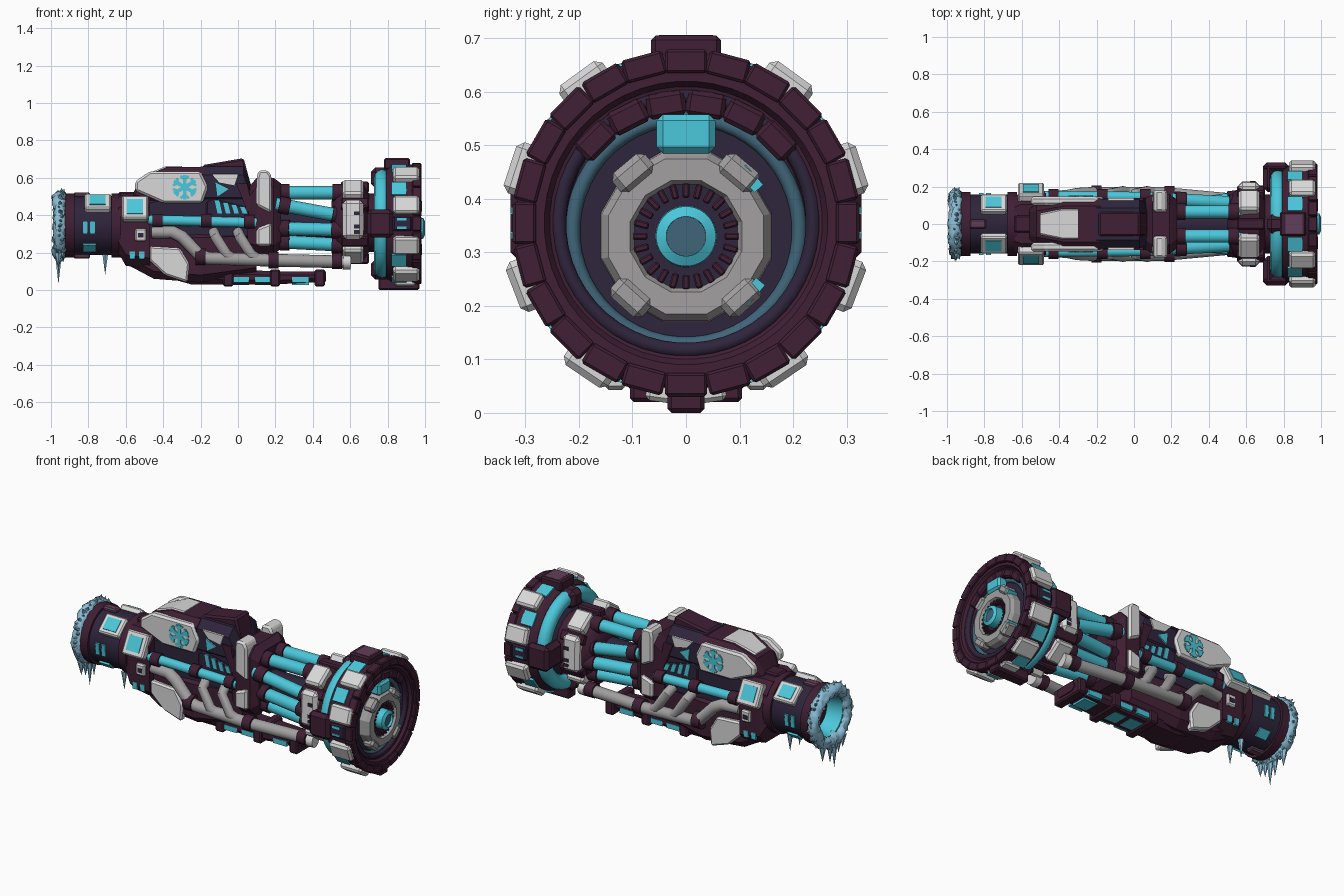
import bpy, bmesh, math, random
from mathutils import Matrix, Vector

random.seed(4)
if "Cube" in bpy.data.objects:
    bpy.data.objects.remove(bpy.data.objects["Cube"])

def material(name, *rgb):
    m = bpy.data.materials.new(name)
    m.use_nodes = True
    m.diffuse_color = (*rgb, 1)
    node = next(n for n in m.node_tree.nodes if n.type == "BSDF_PRINCIPLED")
    node.inputs["Base Color"].default_value = (*rgb, 1)
    return m

PLUM, NAVY = material("dark plum", .05, .014, .034), material("dark navy", .028, .018, .045)
WHITE, GREY = material("off white", .7, .69, .69), material("warm grey", .36, .35, .35)
CYAN, ICE = material("bright cyan", .07, .57, .7), material("ice blue", .26, .52, .68)
SLATE, MAUVE = material("slate blue", .05, .13, .19), material("mauve", .12, .05, .1)
AXIS, WHEEL_Z, HUB_Z = .345, .355, .33

def finish(name, mat, bm, mirror=False, bevel=0, smooth=False):
    if bevel:
        bmesh.ops.bevel(bm, geom=bm.edges[:], offset=bevel, segments=1, affect='EDGES', clamp_overlap=True)
    bmesh.ops.recalc_face_normals(bm, faces=bm.faces[:])
    mesh = bpy.data.meshes.new(name)
    bm.to_mesh(mesh)
    bm.free()
    mesh.materials.append(mat)
    if smooth:
        mesh.shade_smooth()
        mesh.set_sharp_from_angle(angle=math.radians(35))
    ob = bpy.data.objects.new(name, mesh)
    bpy.context.collection.objects.link(ob)
    if mirror:
        ob.modifiers.new("mirror", 'MIRROR').use_axis = (False, True, False)
    return ob

def skin(rings, closed=False):
    """Bridge equal point loops, capping the ends unless closed."""
    bm = bmesh.new()
    loops = [[bm.verts.new(p) for p in ring] for ring in rings]
    for a, b in zip(loops, loops[1:] + (loops[:1] if closed else [])):
        for i in range(len(a)):
            bm.faces.new((a[i - 1], a[i], b[i], b[i - 1]))
    if not closed:
        bm.faces.new(loops[0])
        bm.faces.new(loops[-1])
    return bm

def prism(name, mat, outline, y0, y1, mirror=True, bevel=0.):
    return finish(name, mat, skin([[(x, y, z) for x, z in outline] for y in (y0, y1)]), mirror, bevel)

def box(name, mat, x, y, z, mirror=True, bevel=0.):
    return prism(name, mat, [(x[0], z[0]), (x[1], z[0]), (x[1], z[1]), (x[0], z[1])], *y, mirror, bevel)

def loft(name, mat, *sections):
    """Chamfered cross-sections: x, half width, bottom, top, chamfer."""
    rings = []
    for x, w, lo, hi, c in sections:
        half = [(w - c, lo), (w, lo + c), (w, hi - c), (w - c, hi)]
        rings.append([(x, y, z) for y, z in half] + [(x, -y, z) for y, z in half[::-1]])
    return finish(name, mat, skin(rings))

def lathe(name, mat, profile, z, n=40, closed=False):
    turns = [math.tau * (i + .5) / n for i in range(n)]
    rings = [[(x, r * math.sin(a), z + r * math.cos(a)) for a in turns] for x, r in profile]
    return finish(name, mat, skin(rings, closed), smooth=n > 12)

def torus(name, mat, x, major, minor, z):
    ring = [math.tau * i / 12 for i in range(12)]
    return lathe(name, mat, [(x + minor * math.cos(a), major + minor * math.sin(a)) for a in ring], z, 48, True)

def tube(name, mat, r, *path):
    pts, rings = [Vector(p) for p in path], []
    for i, p in enumerate(pts):
        t = (p - pts[i - 1]).normalized() if i else Vector()
        if i < len(pts) - 1:
            t += (pts[i + 1] - p).normalized()
        u = t.cross(Vector((0, 1, 0))).normalized()
        w = t.cross(u).normalized()
        rings.append([p + r * (u * math.cos(a) + w * math.sin(a)) for a in (math.tau * k / 14 for k in range(14))])
    return finish(name, mat, skin(rings), True, smooth=True)

def around(name, mat, degrees, r0, r1, width, x0, x1, z=WHEEL_Z, bevel=.008):
    """Blocks set radially about the long axis, measured from the top."""
    bm = bmesh.new()
    for d in degrees:
        place = Matrix.Translation((0, 0, z)) @ Matrix.Rotation(-math.radians(d), 4, 'X')
        centre = Matrix.Translation(((x0 + x1) / 2, 0, (r0 + r1) / 2))
        bmesh.ops.create_cube(bm, matrix=place @ centre @ Matrix.Diagonal((x1 - x0, width, r1 - r0, 1)))
    return finish(name, mat, bm, bevel=bevel)

def pairs(*degrees):
    return [s * d for d in degrees for s in (1, -1)]

# Open barrel with frosted mouth
lathe("barrel", NAVY, [(-.95, .135), (-.93, .158), (-.68, .158), (-.6, .15), (-.6, .1), (-.72, .1)], AXIS, 32, True)
lathe("barrel_lining", CYAN, [(-.955, .14), (-.84, .125), (-.84, .1), (-.955, .118)], AXIS, 32, True)
lathe("barrel_floor", PLUM, [(-.86, .115), (-.7, .12)], AXIS, 32)
for x in (-.9, -.65):
    lathe("barrel_band", PLUM, [(x - .025, .14), (x - .025, .172), (x + .025, .172), (x + .025, .14)], AXIS, 32, True)
for part, angle, r, w, x in (("barrel", 41, .178, .12, -.82), ("collar", 62, .215, .14, -.62)):
    around(part + "_window_frame", WHITE, pairs(angle), r - .05, r, w, x, x + .14, AXIS)
    around(part + "_window", CYAN, pairs(angle), r - .01, r + .005, w * .62, x + .026, x + .112, AXIS, 0)
around("barrel_lower_panel", CYAN, pairs(138), .15, .166, .055, -.83, -.76, AXIS, 0)
for x in (-.83, -.79):
    around("barrel_vent", CYAN, pairs(94), .15, .163, .07, x, x + .025, AXIS, 0)
around("barrel_top_block", MAUVE, (0, 180), .15, .176, .05, -.88, -.79, AXIS)
frost = torus("frost_ring", ICE, -.955, .152, .032, AXIS)
for v in frost.data.vertices:
    v.co += Vector(random.uniform(-.011, .011) for _ in range(3))
spikes = [((-.96, y, .2), (0, 0, -1), d, .022) for y, d in ((-.11, .08), (-.07, .1), (-.03, .17), (.01, .13), (.08, .1))]
spikes += [((-.71, y, .19), (0, 0, -1), .11, .017) for y in (-.06, .03)]
for i in range(44):
    s, c = math.sin(math.tau * i / 44), math.cos(math.tau * i / 44)
    way = (random.uniform(-.5, .7), s, c)
    spikes.append(((-.95, .16 * s, AXIS + .16 * c), way, random.uniform(.03, .055), .02))
bm = bmesh.new()
for base, way, length, r in spikes:
    way = Vector(way).normalized()
    place = Matrix.Translation(Vector(base) + way * length / 2) @ way.to_track_quat('Z', 'Y').to_matrix().to_4x4()
    bmesh.ops.create_cone(bm, cap_ends=True, segments=6, radius1=r, radius2=0, depth=length, matrix=place)
finish("icicles", ICE, bm)

# Forearm collar and main housing
loft("forearm_collar", PLUM, (-.64, .15, .2, .5, .06), (-.6, .165, .13, .51, .06), (-.47, .165, .11, .5, .06))
loft("upper_housing", NAVY, (-.6, .11, .25, .48, .04), (-.4, .125, .25, .52, .04), (.1, .12, .25, .55, .04))
loft("lower_housing", PLUM, (-.6, .11, .14, .3, .04), (-.45, .13, .06, .32, .04), (-.2, .14, .04, .32, .04),
     (.1, .1, .09, .32, .03))
box("top_step", PLUM, (-.64, -.55), (-.045, .045), (.47, .525), False, .008)
for x in (-.58, -.53):
    box("collar_vent", CYAN, (x, x + .03), (.155, .17), (.165, .205))
box("collar_latch", WHITE, (-.55, -.49), (.16, .185), (.26, .33), bevel=.008)
box("collar_latch_slot", NAVY, (-.535, -.505), (.18, .188), (.28, .305))

# Top cover, narrow ridge and side shields
loft("top_cover", PLUM, (-.56, .08, .45, .52, .02), (-.52, .11, .45, .6, .04), (-.38, .135, .45, .658, .04),
     (-.18, .135, .45, .658, .04))
loft("cover_white_patch", WHITE, (-.5, .06, .59, .616, .01), (-.38, .085, .64, .664, .01), (-.3, .085, .64, .664, .01))
loft("rear_cover", NAVY, (-.2, .13, .45, .66, .045), (.03, .13, .45, .66, .045), (.075, .11, .45, .55, .05))
prism("ridge", PLUM, [(-.2, .6), (-.19, .668), (.03, .705), (.08, .52), (.0, .5)], -.065, .065, False, .01)
prism("side_shield", WHITE, [(-.55, .53), (-.55, .58), (-.47, .635), (-.2, .635), (-.16, .55), (-.19, .465), (-.4, .465)],
      .1, .147, bevel=.012)
prism("rear_white_patch", WHITE, [(-.14, .62), (.0, .62), (-.02, .56), (-.1, .575)], .125, .138)
prism("rear_triangle", CYAN, [(-.12, .575), (-.05, .54), (-.11, .5)], .125, .138)
prism("rear_edge", PLUM, [(-.01, .57), (.05, .57), (.08, .42), (.05, .42)], .11, .14)
prism("housing_brace", NAVY, [(-.17, .47), (-.14, .49), (.06, .44), (.06, .33), (-.17, .36)], .11, .135, bevel=.006)
for x in (-.1, -.055, -.01, .035):
    prism("brace_vent", CYAN, [(x - .025, .455 - x / 4), (x, .455 - x / 4), (x + .015, .41), (x - .01, .41)], .13, .14)

# Snowflake inlay on each shield
bm = bmesh.new()
for k in range(6):
    spin = Matrix.Translation((-.285, .148, .55)) @ Matrix.Rotation(math.tau * k / 6, 4, 'Y')
    for at, tilt, long, wide in ((.033, 0, .066, .02), (.05, .9, .03, .014), (.05, -.9, .03, .014)):
        twig = Matrix.Translation((math.sin(tilt) * .014, 0, at)) @ Matrix.Rotation(tilt, 4, 'Y')
        bmesh.ops.create_cube(bm, matrix=spin @ twig @ Matrix.Diagonal((wide, .009, long, 1)))
finish("snowflake", CYAN, bm, True)

# Side pipes and clamps
tube("coolant_pipe", CYAN, .027, (-.48, .15, .375), (.1, .145, .36))
tube("exhaust_pipe", GREY, .034, (-.46, .14, .31), (-.35, .15, .31), (-.3, .16, .285), (-.21, .165, .19),
     (-.16, .165, .17), (.15, .165, .16), (.58, .125, .15))
for x in (-.12, .01):
    tube("exhaust_branch", GREY, .028, (x - .01, .12, .31), (x, .165, .285), (x + .06, .175, .19), (x + .1, .165, .165))
for x, y, z, r in ((-.43, .15, .37, .037), (-.17, .15, .37, .037), (.06, .15, .365, .037), (-.2, .16, .18, .046),
                   (.19, .16, .16, .044), (.53, .13, .155, .042)):
    tube("pipe_clamp", PLUM, r, (x - .027, y, z), (x + .027, y, z))
tube("exhaust_tip", WHITE, .04, (.56, .128, .15), (.6, .124, .15))

# Keel under the body
loft("keel", PLUM, (-.5, .06, .1, .16, .02), (-.25, .1, .03, .12, .03), (.2, .09, .03, .1, .02), (.47, .07, .045, .1, .02))
prism("lower_shield", WHITE, [(-.475, .235), (-.31, .225), (-.26, .14), (-.27, .04), (-.39, .08), (-.475, .16)],
      .11, .155, bevel=.01)
for x, y in ((-.03, .097), (.09, .095), (.29, .085)):
    box("keel_side_panel", CYAN, (x, x + .09), (y - .02, y), (.04, .07))
    box("keel_floor_panel", CYAN, (x, x + .09), (-.045, .045), (.028, .05), False)
for x in (-.08, .17, .41):
    box("keel_strap", PLUM, (x, x + .055), (-.105, .105), (.02, .11), False, .008)

# Mid collar, core shaft and hoses
lathe("core_shaft", NAVY, [(.05, .09), (.25, .08), (.5, .08), (.76, .1)], AXIS, 24)
loft("mid_collar", PLUM, (.05, .13, .2, .54, .05), (.1, .16, .19, .6, .05), (.19, .16, .19, .6, .05), (.23, .13, .22, .57, .05))
prism("upper_plate", WHITE, [(.1, .45), (.18, .41), (.18, .61), (.16, .64), (.11, .64), (.1, .6)], .065, .18, bevel=.012)
prism("lower_plate", WHITE, [(.1, .235), (.18, .235), (.18, .36), (.1, .33)], .1, .18, bevel=.012)
for y0, z0, y1, z1 in ((.065, .52, .065, .52), (.13, .46, .11, .39), (.09, .33, .14, .32), (.07, .26, .1, .24)):
    a, b = Vector((.2, y0, z0)), Vector((.58, y1, z1))
    tube("hose", CYAN, .036, a, b)
    for f, g in ((.05, .2), (.8, .95)):
        tube("hose_socket", PLUM, .046, a.lerp(b, f), a.lerp(b, g))

# Hub joining hoses to the wheel
lathe("hub", PLUM, [(.5, .12), (.53, .17), (.57, .2), (.67, .205), (.7, .16), (.78, .16)], .36, 16)
around("hub_plate", WHITE, pairs(35, 145), .16, .235, .13, .56, .67, .365, .012)
around("hub_side_plate", WHITE, pairs(88), .16, .225, .21, .56, .67, .37, .02)
for z in (.3, .33, .4):
    box("hub_plate_slot", NAVY, (.62, .65), (.22, .229), (z, z + .02))
around("hub_block", PLUM, [0, 180] + pairs(60, 118), .16, .22, .06, .55, .7, .36)

# Wheel body, dish and rings
lathe("wheel_rim", PLUM, [(.79, .2), (.79, .29), (.82, .312), (.94, .318), (.965, .3), (.965, .265), (.95, .255),
                          (.945, .235), (.91, .22), (.91, .2)], WHEEL_Z, 48, True)
lathe("wheel_dish", NAVY, [(.74, .15), (.79, .21), (.915, .225)], WHEEL_Z, 40)
torus("cyan_ring", CYAN, .77, .25, .042, WHEEL_Z)
torus("dish_ring", SLATE, .915, .212, .014, HUB_Z + .01)
torus("inner_lip", NAVY, .94, .238, .014, WHEEL_Z)
around("lip_hood", PLUM, range(-45, 50, 18), .215, .262, .074, .9, .96, HUB_Z + .01)
around("ring_clamp", PLUM, (0, 180), .19, .3, .1, .71, .82, bevel=.025)
around("side_bracket", PLUM, pairs(90), .17, .325, .15, .69, .75, bevel=.025)
around("bracket_return", PLUM, pairs(90), .28, .328, .15, .69, .83, bevel=.02)
around("rim_block", WHITE, pairs(36, 72, 111, 146), .29, .346, .1, .83, .97, bevel=.012)
around("rim_top_block", PLUM, (0,), .29, .35, .13, .78, .92)
around("rim_top_plate", MAUVE, (0,), .34, .351, .1, .81, .9, bevel=0)
around("rim_foot", PLUM, (180,), .29, .355, .07, .75, .97)
around("rim_foot_side", WHITE, pairs(172), .29, .338, .06, .84, .95)
around("rim_panel", CYAN, pairs(20, 54, 128, 160), .3, .322, .08, .82, .9, bevel=0)
around("rim_side_panel", NAVY, pairs(90), .3, .323, .08, .83, .93)
around("rim_side_vent", CYAN, pairs(86, 94), .31, .328, .014, .85, .9, bevel=0)
around("rim_lug", PLUM, range(0, 360, 15), .28, .324, .079, .93, .98, bevel=.005)

# Face centre: grey ring, gear and lamp
lathe("face_ring", GREY, [(.9, .1), (.9, .166), (.955, .163), (.975, .15), (.975, .108), (.96, .1)], HUB_Z, 12, True)
around("face_ring_block", GREY, pairs(40, 138), .13, .178, .08, .92, .985, HUB_Z, .012)
around("face_accent", CYAN, (48, 130), .15, .172, .05, .92, .98, HUB_Z, 0)
around("top_lamp", CYAN, (0,), .155, .228, .11, .91, .975, HUB_Z, .012)
lathe("gear_base", NAVY, [(.91, .104), (.945, .104)], HUB_Z, 32)
around("gear_tooth", PLUM, range(0, 360, 15), .072, .1, .013, .94, .965, HUB_Z, .003)
lathe("lamp_ring", CYAN, [(.92, .036), (.92, .058), (.99, .056), (1., .037)], HUB_Z, 32, True)
lathe("lamp_lens", SLATE, [(.92, .04), (.985, .038)], HUB_Z, 24)
